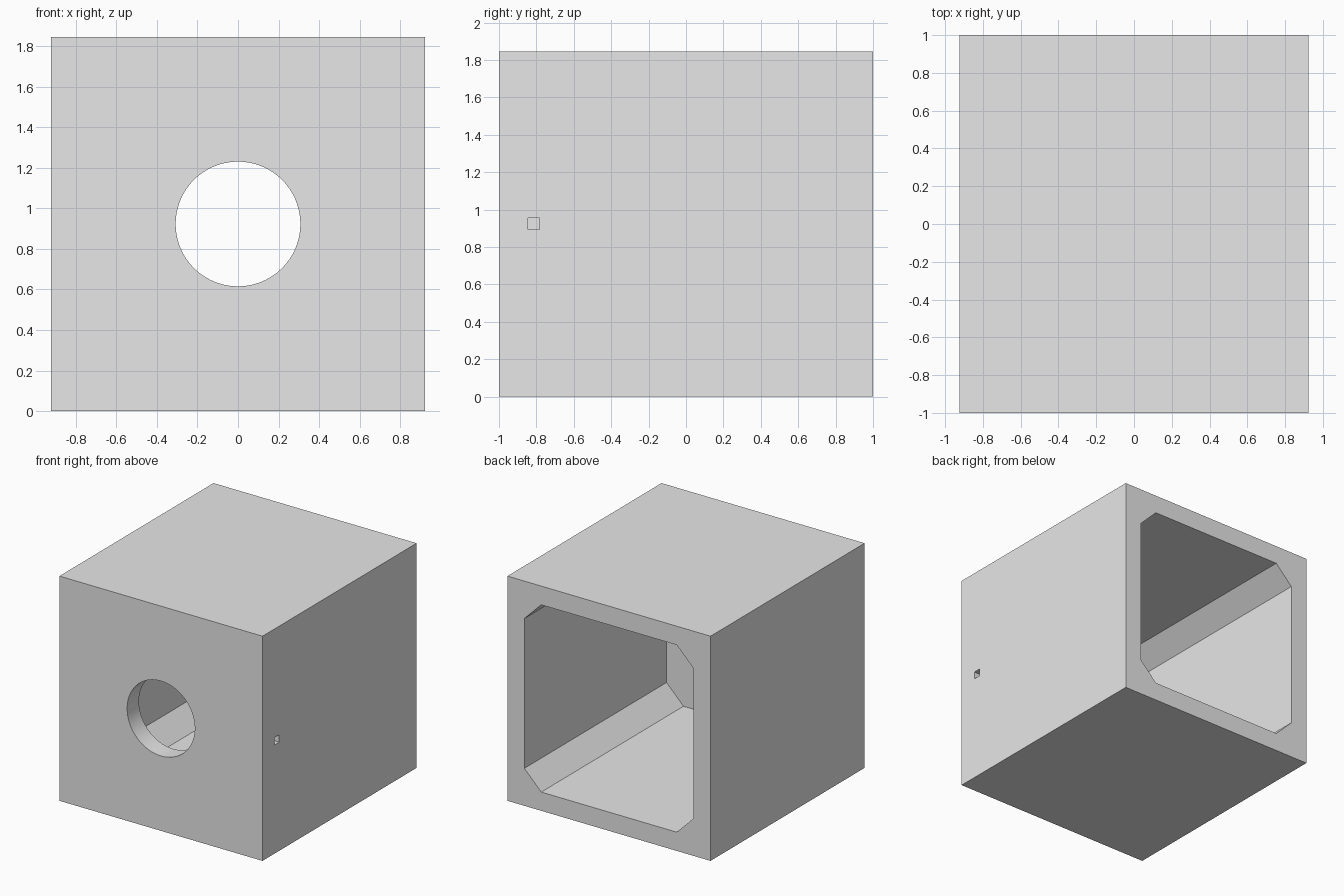
import bpy, bmesh, math
from mathutils import Matrix, Vector

if "Cube" in bpy.data.objects:
    bpy.data.objects.remove(bpy.data.objects["Cube"], do_unlink=True)

U = 2 / 13                      # wall thickness, the module of the whole design
W, D, H = 12 * U, 13 * U, 12 * U
MID = H / 2

concrete = bpy.data.materials.new("plain grey")
concrete.use_nodes = True
GREY = (0.8, 0.8, 0.8, 1)
concrete.diffuse_color = GREY
concrete.node_tree.nodes["Principled BSDF"].inputs["Base Color"].default_value = GREY


def finish(name, bm):
    bmesh.ops.recalc_face_normals(bm, faces=bm.faces)
    mesh = bpy.data.meshes.new(name)
    bm.to_mesh(mesh)
    bm.free()
    mesh.materials.append(concrete)
    obj = bpy.data.objects.new(name, mesh)
    bpy.context.collection.objects.link(obj)
    return obj


def box(name, center, size):
    bm = bmesh.new()
    place = Matrix.Translation(center) @ Matrix.Diagonal((*size, 1))
    bmesh.ops.create_cube(bm, size=1, matrix=place)
    return finish(name, bm)


def prism(name, outline, y0, y1):
    """Extrude an (x, z) outline from y0 to y1."""
    bm = bmesh.new()
    face = bm.faces.new([bm.verts.new((x, y0, z)) for x, z in outline])
    ext = bmesh.ops.extrude_face_region(bm, geom=[face])
    moved = [v for v in ext["geom"] if isinstance(v, bmesh.types.BMVert)]
    bmesh.ops.translate(bm, verts=moved, vec=Vector((0, y1 - y0, 0)))
    return finish(name, bm)


# Outer block
housing = box("housing", (0, 0, MID), (W, D, H))

# Cavity open at the back, with chamfered long corners
a, b = 5 * U, 4 * U
octagon = [(b, a), (a, b), (a, -b), (b, -a), (-b, -a), (-a, -b), (-a, b), (-b, a)]
cavity = prism("cavity_cutter", [(x, MID + z) for x, z in octagon],
               -D / 2 + U, D / 2 + U)

# Round port through the front wall
N = 96
circle = [(2 * U * math.cos(2 * math.pi * i / N),
           MID + 2 * U * math.sin(2 * math.pi * i / N)) for i in range(N)]
port = prism("port_cutter", circle, -D / 2 - U, -D / 2 + 2 * U)

# Small square cable hole through the left wall, just behind the front wall
s = 0.4 * U
cable = box("cable_hole_cutter", (W / 2 - U / 2, -D / 2 + U + s / 2 + 0.001, MID),
            (2 * U, s, s))

# Cut the openings
bpy.context.view_layer.objects.active = housing
for cutter in (cavity, port, cable):
    mod = housing.modifiers.new(cutter.name, "BOOLEAN")
    mod.operation = "DIFFERENCE"
    mod.solver = "EXACT"
    mod.object = cutter
    bpy.ops.object.modifier_apply(modifier=mod.name)
    bpy.data.objects.remove(cutter, do_unlink=True)

# Smooth the port, keep the block edges sharp
for o in bpy.context.selected_objects:
    o.select_set(False)
housing.select_set(True)
bpy.ops.object.shade_smooth_by_angle(angle=math.radians(30))
